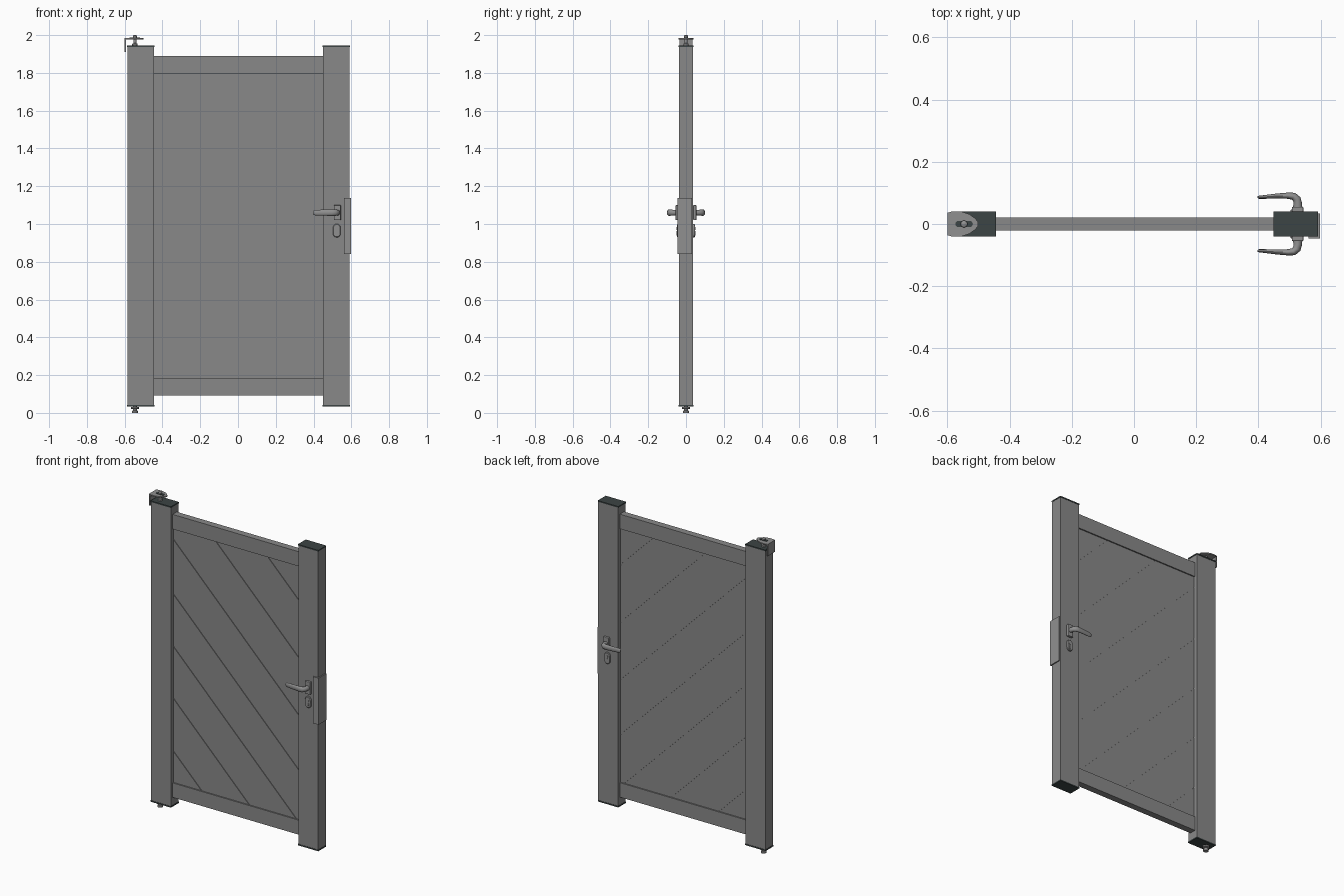
import bpy, bmesh, math
from mathutils import Vector

if "Cube" in bpy.data.objects:
    bpy.data.objects.remove(bpy.data.objects["Cube"], do_unlink=True)


def material(name, rgb):
    m = bpy.data.materials.new(name)
    m.use_nodes = True
    m.diffuse_color = (*rgb, 1)
    m.node_tree.nodes["Principled BSDF"].inputs["Base Color"].default_value = (*rgb, 1)
    return m


GREY = material("grey aluminium", (0.25, 0.25, 0.25))
METAL = material("satin metal", (0.28, 0.28, 0.28))
DARK = material("dark plastic", (0.045, 0.058, 0.058))


def finish(name, bm, mat, smooth=False):
    bmesh.ops.recalc_face_normals(bm, faces=bm.faces)
    mesh = bpy.data.meshes.new(name)
    bm.to_mesh(mesh)
    bm.free()
    mesh.materials.append(mat)
    ob = bpy.data.objects.new(name, mesh)
    bpy.context.collection.objects.link(ob)
    if smooth:
        bpy.ops.object.select_all(action='DESELECT')
        ob.select_set(True)
        bpy.context.view_layer.objects.active = ob
        bpy.ops.object.shade_smooth_by_angle(angle=math.radians(40))
    return ob


def box_mesh(x, y, z):
    bm = bmesh.new()
    bmesh.ops.create_cube(bm, size=1)
    for v in bm.verts:
        v.co = [r[0] + (c + 0.5) * (r[1] - r[0]) for c, r in zip(v.co, (x, y, z))]
    return bm


def box(name, x, y, z, mat=GREY, bevel=0):
    ob = finish(name, box_mesh(x, y, z), mat)
    if bevel:
        mod = ob.modifiers.new("Bevel", 'BEVEL')
        mod.width, mod.segments = bevel, 2
    return ob


def loft(name, rings, mat):
    """Join equal-length rings of points into a capped tube."""
    bm = bmesh.new()
    loops = [[bm.verts.new(p) for p in ring] for ring in rings]
    n = len(loops[0])
    for a, b in zip(loops, loops[1:]):
        for i in range(n):
            bm.faces.new((a[i], a[(i + 1) % n], b[(i + 1) % n], b[i]))
    bm.faces.new(loops[0][::-1])
    bm.faces.new(loops[-1])
    return finish(name, bm, mat, True)


def circle(n=20):
    return [(math.cos(2 * math.pi * i / n), math.sin(2 * math.pi * i / n)) for i in range(n)]


def stadium(half_length, r, n=20):
    return [(r * c, r * s + math.copysign(half_length - r, s)) for c, s in circle(n)]


def turned(name, x, profile, mat=METAL):
    """Round part on a vertical axis from (radius, height) pairs."""
    return loft(name, [[(x + r * c, r * s, z) for c, s in circle()] for r, z in profile], mat)


# Posts with end caps
POST_Y = 0.038
for side, x0, x1 in (("right", -0.585, -0.445), ("left", 0.45, 0.59)):
    box(side + "_post", (x0, x1), (-POST_Y, POST_Y), (0.042, 1.938))
    for end, z in (("bottom", 0.035), ("top", 1.938)):
        box(f"{side}_post_{end}_cap", (x0 - 0.002, x1 + 0.002),
            (-POST_Y - 0.002, POST_Y + 0.002), (z, z + 0.008), DARK)

# Rails
X = (-0.445, 0.45)
box("bottom_rail", X, (-0.021, 0.021), (0.093, 0.185))
box("top_rail", X, (-0.021, 0.021), (1.797, 1.89))

# Diagonal boards over a thin core
Z = (0.185, 1.797)
box("panel_core", X, (-0.009, 0.009), Z)
GAP = 0.003
joints = [-1, -0.06, 0.275, 0.605, 0.937, 1.285, 1.65, 2.015, 3]
for k, (low, high) in enumerate(zip(joints, joints[1:])):
    bm = box_mesh(X, (-0.013, 0.013), Z)
    for offset, sign in ((low + GAP, -1), (high - GAP, 1)):
        cut = bmesh.ops.bisect_plane(
            bm, geom=bm.verts[:] + bm.edges[:] + bm.faces[:],
            plane_co=(offset / 2, 0, offset / 2), plane_no=(sign, 0, sign),
            clear_outer=True)["geom_cut"]
        edges = [e for e in cut if isinstance(e, bmesh.types.BMEdge)]
        if edges:
            bmesh.ops.holes_fill(bm, edges=edges)
    finish(f"diagonal_board_{k + 1}", bm, GREY)

# Lever handles and key plates on both faces
HX, HZ = 0.526, 1.06
lever_path = [  # x, y, half thickness, half height
    (HX, 0.05, 0.015, 0.015), (HX, 0.066, 0.014, 0.015), (HX - 0.003, 0.08, 0.013, 0.016),
    (HX - 0.013, 0.089, 0.012, 0.017), (HX - 0.03, 0.091, 0.010, 0.017),
    (0.46, 0.090, 0.008, 0.016), (0.42, 0.087, 0.006, 0.015),
    (0.402, 0.086, 0.005, 0.013), (0.397, 0.086, 0.003, 0.008)]
for face, s in (("front", -1), ("back", 1)):
    rings = []
    for i, (x, y, thick, tall) in enumerate(lever_path):
        a, b = lever_path[max(i - 1, 0)], lever_path[min(i + 1, len(lever_path) - 1)]
        t = Vector((b[0] - a[0], b[1] - a[1])).normalized()
        rings.append([(x - t.y * thick * c, s * (y + t.x * thick * c), HZ + tall * h)
                      for c, h in circle(16)])
    loft(face + "_lever", rings, METAL)
    box(face + "_lever_rose", (HX - 0.019, HX + 0.019),
        sorted((s * POST_Y, s * 0.055)), (1.02, 1.1), METAL, 0.004)
    plate = stadium(0.036, 0.02)
    loft(face + "_key_plate", [[(HX - 0.003 + x * k, s * y, 0.965 + z * k) for x, z in plate]
                               for y, k in ((0.036, 1), (0.044, 1), (0.047, 0.9))], METAL)
    for part, z, hz, r in (("barrel", 0.975, 0.008, 0.008), ("key_slot", 0.952, 0.012, 0.005)):
        loft(f"{face}_lock_{part}", [[(HX - 0.003 + x, s * y, z + h) for x, h in stadium(hz, r)]
                                     for y in (0.04, 0.049)], METAL)

# Angled strike plate wrapping the latch edge
box("strike_plate_front", (0.56, 0.598), (-0.046, -0.039), (0.842, 1.138), METAL)
box("strike_plate_side", (0.591, 0.598), (-0.046, 0.033), (0.842, 1.138), METAL)

# Upper hinge bracket: upright plate, rounded top plate and pin
box("hinge_upright_plate", (-0.6, -0.593), (-0.035, 0.035), (1.91, 1.985), METAL)
half = [(-0.6, 0.036), (-0.585, 0.04), (-0.555, 0.04), (-0.53, 0.032), (-0.51, 0.018), (-0.501, 0.006)]
outline = half + [(x, -y) for x, y in reversed(half)]
loft("hinge_top_plate", [[(x, y, z) for x, y in outline] for z in (1.978, 1.985)], METAL)
loft("hinge_slot", [[(-0.546 + l, w, z) for w, l in stadium(0.028, 0.01)]
                    for z in (1.984, 1.988)], DARK)
turned("hinge_top_pin", -0.546, [(0.014, 1.944), (0.014, 1.954), (0.008, 1.957), (0.008, 1.985),
                                 (0.011, 1.988), (0.011, 1.996), (0.006, 2.0)])

# Lower pivot
turned("bottom_pivot", -0.546, [(0.01, 0.037), (0.01, 0.032), (0.021, 0.031), (0.021, 0.022),
                                (0.011, 0.02), (0.011, 0.012), (0.016, 0.01), (0.016, 0)])
